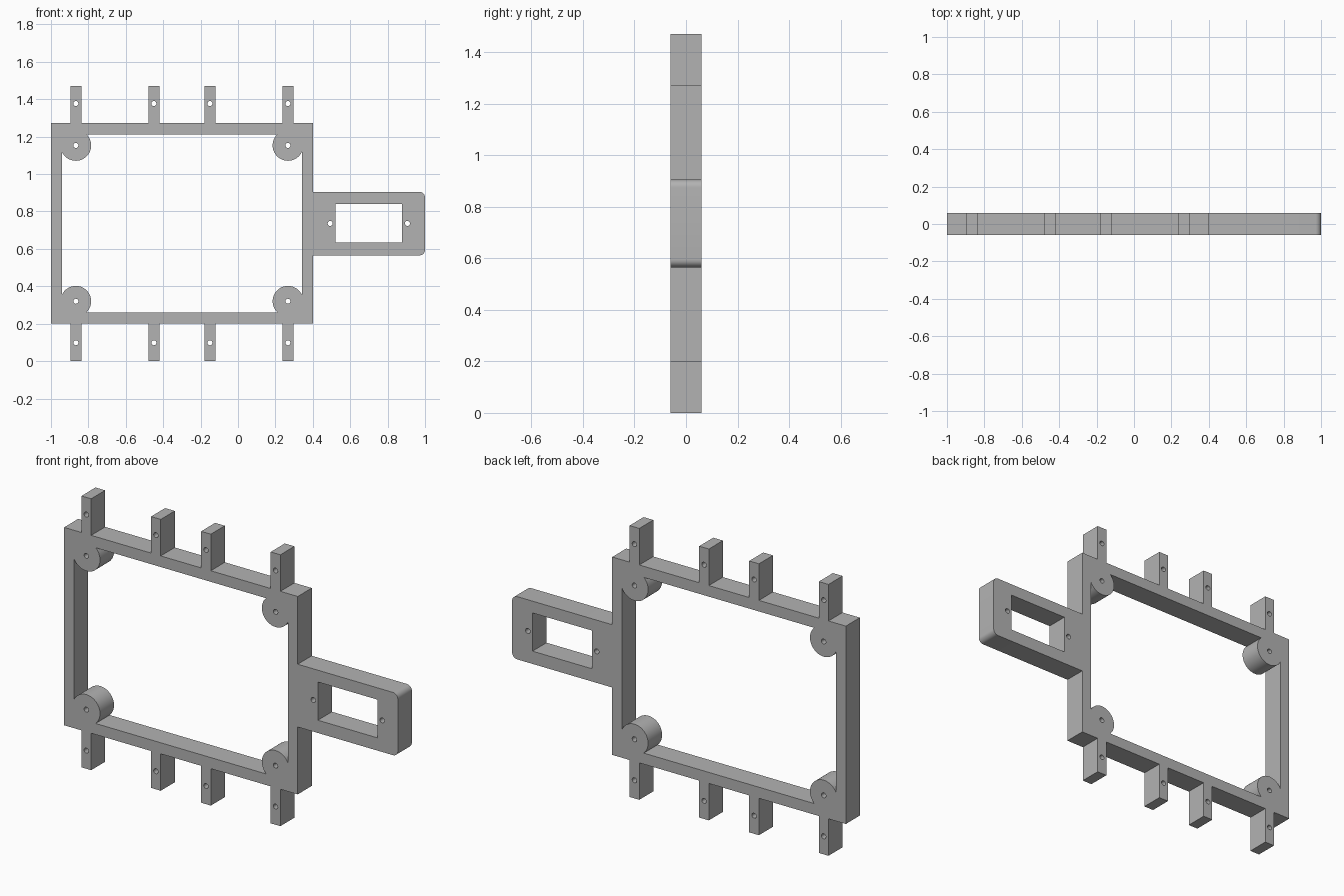
import bpy
import bmesh
from math import radians, cos, sin, tau, asin, acos, pi
from mathutils import Matrix

if "Cube" in bpy.data.objects:
    bpy.data.objects.remove(bpy.data.objects["Cube"], do_unlink=True)

# Main dimensions
HALF_DEPTH = 0.06
LEFT, RIGHT, BOTTOM, TOP = -1.0, 0.40, 0.20, 1.272
IN_L, IN_R, IN_B, IN_T = -0.941, 0.342, 0.26, 1.212
HEIGHT = 1.47
TAB_X = (-0.867, -0.45, -0.15, 0.267)
TAB_HALF = 0.029
BOSS_X, BOSS_Z, BOSS_R = (-0.867, 0.267), (0.32, 1.153), 0.082
ARM_B, ARM_T, ARM_END, ARM_R = 0.565, 0.905, 1.0, 0.03
HOLE_R = 0.0135


def arc(cx, cz, r, start, end, steps):
    return [(cx + r * cos(start + (end - start) * i / steps),
             cz + r * sin(start + (end - start) * i / steps)) for i in range(steps + 1)]


def hole(cx, cz):
    return arc(cx, cz, HOLE_R, 0, tau, 24)[:-1]


def rect(x0, x1, z0, z1):
    return [(x0, z0), (x1, z0), (x1, z1), (x0, z1)]


def tab_points(x, edge, tip, side):
    a, b = x - TAB_HALF * side, x + TAB_HALF * side
    return [(a, edge), (a, tip), (b, tip), (b, edge)]


# Outer outline: bottom tabs, side arm with rounded end, top tabs
outer = [(LEFT, BOTTOM)]
for x in TAB_X:
    outer += tab_points(x, BOTTOM, 0, 1)
outer += [(RIGHT, BOTTOM), (RIGHT, ARM_B)]
outer += arc(ARM_END - ARM_R, ARM_B + ARM_R, ARM_R, -pi / 2, 0, 8)
outer += arc(ARM_END - ARM_R, ARM_T - ARM_R, ARM_R, 0, pi / 2, 8)
outer += [(RIGHT, ARM_T), (RIGHT, TOP)]
for x in reversed(TAB_X):
    outer += tab_points(x, TOP, HEIGHT, -1)
outer.append((LEFT, TOP))


# Inner opening: each corner is bitten by a round screw boss
def boss_arc(right, top):
    cx, cz = BOSS_X[right], BOSS_Z[top]
    dx = abs((IN_R if right else IN_L) - cx)
    dz = abs((IN_T if top else IN_B) - cz)
    start, end = -asin(dz / BOSS_R), pi - acos(min(1, dx / BOSS_R))
    # Angles are for the lower left corner, then mirrored
    points = arc(0, 0, BOSS_R, start, end, 28)
    sx, sz = (-1 if right else 1), (-1 if top else 1)
    points = [(cx + sx * px, cz + sz * pz) for px, pz in points]
    return points if right == top else points[::-1]


inner = []
for right, top in ((0, 0), (0, 1), (1, 1), (1, 0)):
    inner += boss_arc(right, top)

# Arm window and all screw holes
loops = [outer, inner, rect(0.521, 0.878, 0.634, 0.841)]
loops += [hole(x, z) for x in BOSS_X for z in BOSS_Z]
loops += [hole(x, z) for x in TAB_X for z in (0.098, 1.377)]
loops += [hole(x, 0.736) for x in (0.493, 0.906)]

# Filled profile, extruded to full depth
curve = bpy.data.curves.new("bracket_profile", "CURVE")
curve.dimensions = "2D"
curve.fill_mode = "BOTH"
curve.extrude = HALF_DEPTH
for points in loops:
    spline = curve.splines.new("POLY")
    spline.points.add(len(points) - 1)
    for point, (x, z) in zip(spline.points, points):
        point.co = (x, z, 0, 1)
    spline.use_cyclic_u = True
profile = bpy.data.objects.new("bracket_profile", curve)
bpy.context.collection.objects.link(profile)
bpy.context.view_layer.update()
mesh = bpy.data.meshes.new_from_object(
    profile.evaluated_get(bpy.context.evaluated_depsgraph_get()))
bpy.data.objects.remove(profile, do_unlink=True)

# Stand the plate upright and weld caps to walls
bm = bmesh.new()
bm.from_mesh(mesh)
bm.transform(Matrix.Rotation(radians(90), 4, "X"))
bmesh.ops.remove_doubles(bm, verts=bm.verts, dist=0.0002)
bmesh.ops.recalc_face_normals(bm, faces=bm.faces)
bm.to_mesh(mesh)
bm.free()

grey = bpy.data.materials.new("plain_grey")
grey.use_nodes = True
colour = (0.45, 0.45, 0.45, 1)
grey.diffuse_color = colour
grey.node_tree.nodes["Principled BSDF"].inputs["Base Color"].default_value = colour
mesh.materials.clear()
mesh.materials.append(grey)

bracket = bpy.data.objects.new("mounting_frame", mesh)
bpy.context.collection.objects.link(bracket)
bpy.context.view_layer.objects.active = bracket
bracket.select_set(True)
bpy.ops.object.shade_smooth_by_angle(angle=radians(30))
